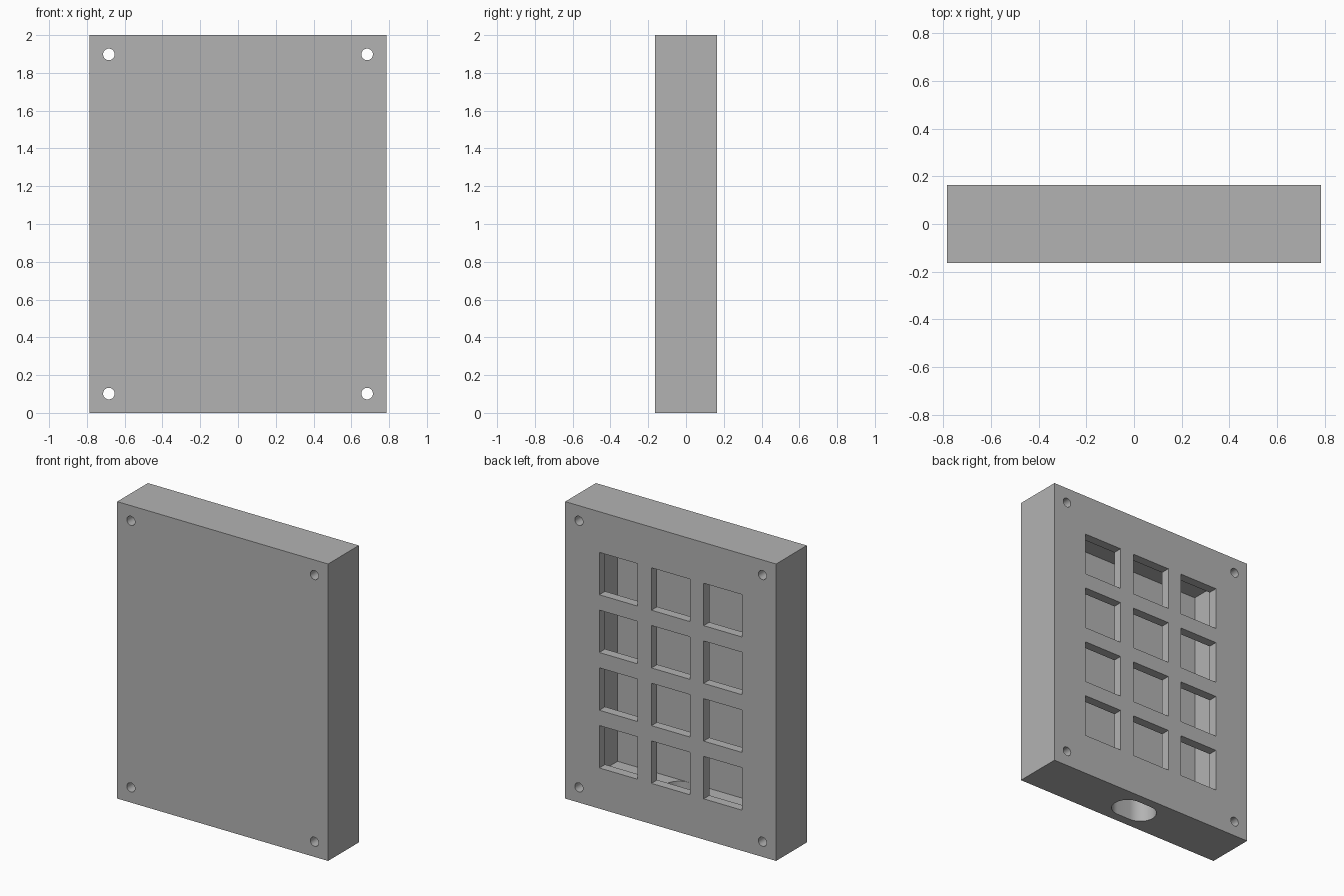
import bpy
import bmesh
import math
from mathutils import Matrix, Vector

if "Cube" in bpy.data.objects:
    bpy.data.objects.remove(bpy.data.objects["Cube"], do_unlink=True)

MM = 2 / 98                      # design unit
W, D, H = 77 * MM, 16 * MM, 98 * MM
WALL = 3 * MM                    # front and back plate thickness
RIM = 10 * MM                    # side wall thickness
MID = H / 2


def add_box(bm, center, size):
    matrix = Matrix.Translation(center) @ Matrix.Diagonal((*size, 1))
    bmesh.ops.create_cube(bm, size=1, matrix=matrix)


def add_prism(bm, outline, direction):
    face = bm.faces.new([bm.verts.new(p) for p in outline])
    ext = bmesh.ops.extrude_face_region(bm, geom=[face], use_keep_orig=True)
    verts = [g for g in ext["geom"] if isinstance(g, bmesh.types.BMVert)]
    bmesh.ops.translate(bm, verts=verts, vec=direction)


def make_object(name, bm):
    bmesh.ops.recalc_face_normals(bm, faces=bm.faces[:])
    mesh = bpy.data.meshes.new(name)
    bm.to_mesh(mesh)
    bm.free()
    obj = bpy.data.objects.new(name, mesh)
    bpy.context.collection.objects.link(obj)
    return obj


def carve(target, name, bm):
    cutter = make_object(name, bm)
    cutter.hide_render = True
    mod = target.modifiers.new(name, "BOOLEAN")
    mod.operation = "DIFFERENCE"
    mod.solver = "EXACT"
    mod.object = cutter
    bpy.context.view_layer.objects.active = target
    bpy.ops.object.modifier_apply(modifier=mod.name)
    bpy.data.objects.remove(cutter, do_unlink=True)


# Solid outer case
bm = bmesh.new()
add_box(bm, (0, 0, MID), (W, D, H))
case = make_object("keypad_case", bm)

# Hollow inside
bm = bmesh.new()
add_box(bm, (0, 0, MID), (W - 2 * RIM, D - 2 * WALL, H - 2 * RIM))
carve(case, "cavity_cutter", bm)

# Grid of square key openings through the back plate
bm = bmesh.new()
key, pitch = 14 * MM, 19.05 * MM
for col in range(3):
    for row in range(4):
        center = ((col - 1) * pitch, D / 2, MID + (row - 1.5) * pitch)
        add_box(bm, center, (key, 4 * WALL, key))
carve(case, "key_opening_cutter", bm)

# Screw holes through the corners
bm = bmesh.new()
inset, radius = 5 * MM, 1.5 * MM
for x in (inset - W / 2, W / 2 - inset):
    for z in (inset, H - inset):
        matrix = Matrix.Translation((x, 0, z)) @ Matrix.Rotation(math.pi / 2, 4, "X")
        bmesh.ops.create_cone(bm, cap_ends=True, segments=32, radius1=radius,
                              radius2=radius, depth=2 * D, matrix=matrix)
carve(case, "screw_hole_cutter", bm)

# Rounded cable slot through the bottom wall
bm = bmesh.new()
slot_r, half = 4.95 * MM, 2.5 * MM
outline = []
for side, start in ((1, -math.pi / 2), (-1, math.pi / 2)):
    for i in range(25):
        a = start + math.pi * i / 24
        outline.append((side * half + slot_r * math.cos(a), slot_r * math.sin(a), -RIM))
add_prism(bm, outline, Vector((0, 0, 3 * RIM)))
carve(case, "cable_slot_cutter", bm)

# Single grey plastic
grey = bpy.data.materials.new("grey_plastic")
grey.use_nodes = True
color = (0.45, 0.45, 0.45, 1)
grey.diffuse_color = color
grey.node_tree.nodes["Principled BSDF"].inputs["Base Color"].default_value = color
case.data.materials.clear()
case.data.materials.append(grey)

# Smooth holes, crisp edges
bpy.ops.object.select_all(action="DESELECT")
case.select_set(True)
bpy.context.view_layer.objects.active = case
bpy.ops.object.shade_smooth_by_angle(angle=math.radians(30))
